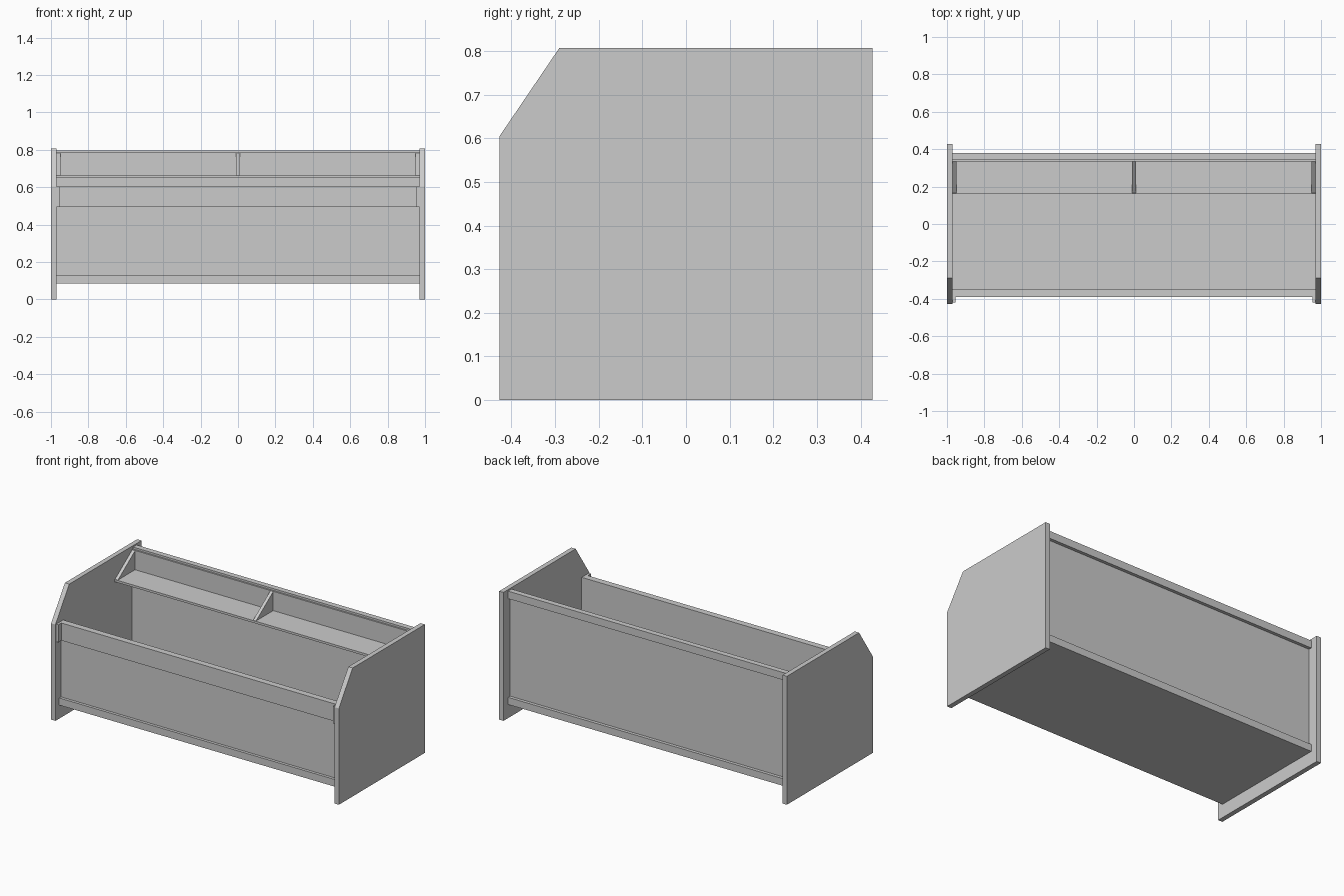
import bpy

if "Cube" in bpy.data.objects:
    bpy.data.objects.remove(bpy.data.objects["Cube"])


def box(name, x, y, z):
    """Axis-aligned box from (min, max) ranges."""
    verts = [(a, b, c) for a in x for b in y for c in z]
    faces = [(0, 1, 3, 2), (4, 6, 7, 5), (0, 4, 5, 1),
             (2, 3, 7, 6), (0, 2, 6, 4), (1, 5, 7, 3)]
    return make(name, verts, faces)


def plate(name, profile, x0, x1):
    """Flat plate: a (y, z) profile extruded along x."""
    n = len(profile)
    verts = [(x, y, z) for x in (x0, x1) for y, z in profile]
    faces = [tuple(reversed(range(n))), tuple(range(n, 2 * n))]
    faces += [(i, (i + 1) % n, (i + 1) % n + n, i + n) for i in range(n)]
    return make(name, verts, faces)


def make(name, verts, faces):
    mesh = bpy.data.meshes.new(name)
    mesh.from_pydata(verts, [], faces)
    mesh.update()
    obj = bpy.data.objects.new(name, mesh)
    bpy.context.collection.objects.link(obj)
    return obj


def mirror_x(obj):
    obj.modifiers.new("mirror", 'MIRROR')


IN = 0.97                      # inner face of the side panels
SPAN = (-IN, IN)

# side panels with a clipped front corner
side = [(-0.427, 0), (0.427, 0), (0.427, 0.807), (-0.29, 0.807), (-0.427, 0.605)]
mirror_x(plate("side_panel", side, IN, 1.0))

# floor
box("floor_board", SPAN, (-0.37, 0.36), (0.085, 0.115))

# front: recessed panel between two rails, with stop cleats at the ends
box("front_panel", SPAN, (-0.372, -0.35), (0.10, 0.52))
box("front_top_rail", SPAN, (-0.39, -0.35), (0.495, 0.605))
box("front_bottom_rail", SPAN, (-0.39, -0.355), (0.085, 0.13))
mirror_x(box("front_cleat", (0.955, IN), (-0.42, -0.39), (0.495, 0.605)))

# back: recessed panel between two rails
box("back_panel", SPAN, (0.335, 0.36), (0.10, 0.785))
box("back_top_rail", SPAN, (0.345, 0.38), (0.75, 0.797))
box("back_bottom_rail", SPAN, (0.345, 0.38), (0.085, 0.13))

# small shelf with triangular brackets
box("shelf", SPAN, (0.16, 0.335), (0.65, 0.664))
bracket = [(0.165, 0.664), (0.335, 0.664), (0.335, 0.783)]
mirror_x(plate("end_bracket", bracket, 0.95, IN))
plate("middle_bracket", bracket, -0.01, 0.01)
